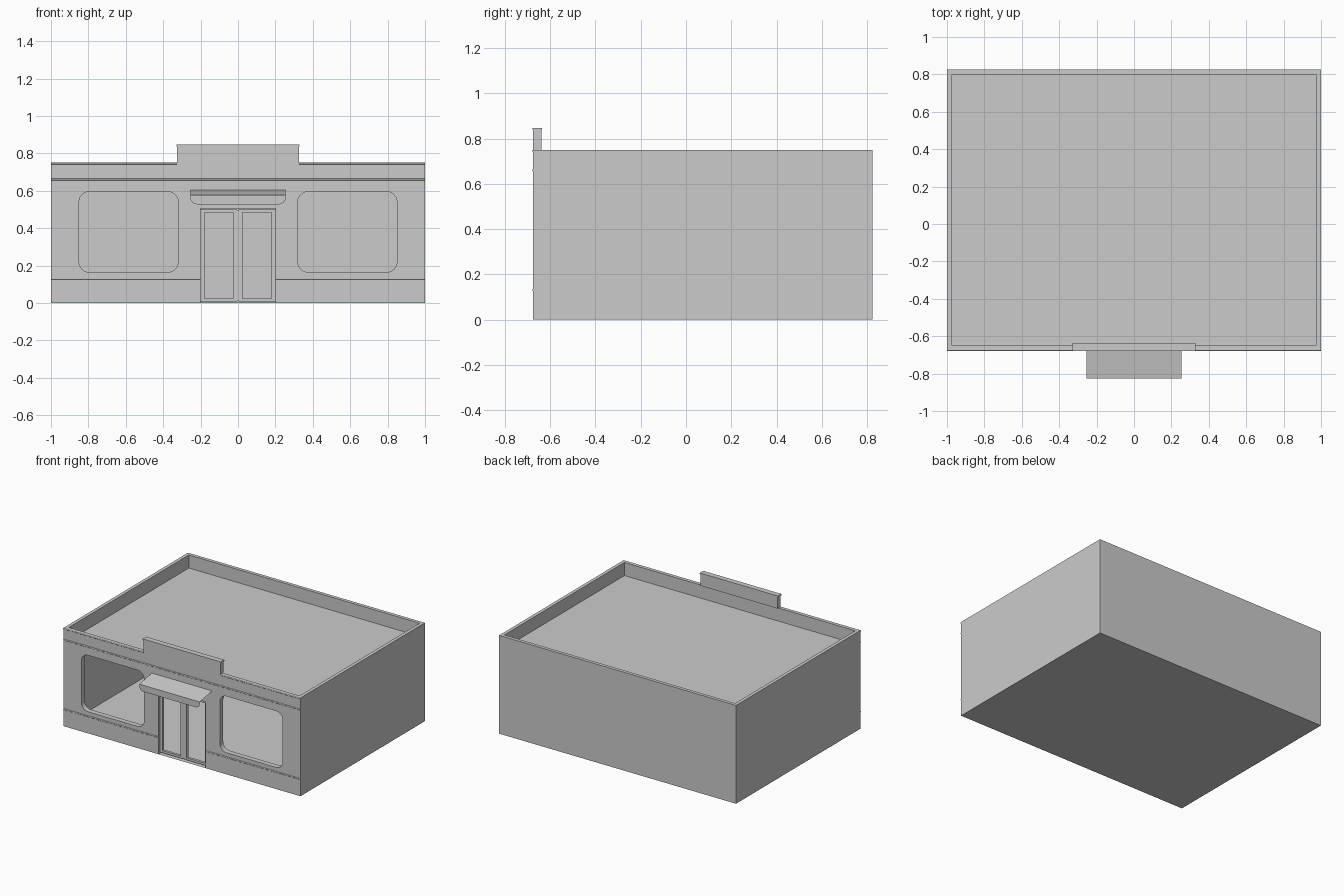
import bpy, bmesh, math
from mathutils import Vector

if "Cube" in bpy.data.objects:
    bpy.data.objects.remove(bpy.data.objects["Cube"])

FRONT = -0.675
BACK = 0.825


def finish(name, bm, smooth=False):
    mesh = bpy.data.meshes.new(name)
    bm.to_mesh(mesh)
    bm.free()
    ob = bpy.data.objects.new(name, mesh)
    bpy.context.collection.objects.link(ob)
    if smooth:
        for p in mesh.polygons:
            p.use_smooth = True
    return ob


def box_bm(x0, x1, y0, y1, z0, z1):
    bm = bmesh.new()
    bmesh.ops.create_cube(bm, size=1)
    for v in bm.verts:
        v.co = ((x0 + x1) / 2 + v.co.x * (x1 - x0),
                (y0 + y1) / 2 + v.co.y * (y1 - y0),
                (z0 + z1) / 2 + v.co.z * (z1 - z0))
    return bm


def drop_face(bm, direction):
    d = Vector(direction)
    bm.normal_update()
    faces = [f for f in bm.faces if f.normal.dot(d) > 0.99]
    bmesh.ops.delete(bm, geom=faces, context='FACES_ONLY')


def rounded_rect(x0, x1, z0, z1, radii, seg=6):
    """Counter-clockwise outline; radii order: low-left, low-right, top-right, top-left."""
    pts = []
    corners = [(x0, z0, 1, 1), (x1, z0, -1, 1), (x1, z1, -1, -1), (x0, z1, 1, -1)]
    for i, ((x, z, sx, sz), r) in enumerate(zip(corners, radii)):
        if r == 0:
            pts.append((x, z))
            continue
        for k in range(seg + 1):
            a = math.pi * (1 + i / 2) + math.pi / 2 * k / seg
            pts.append((x + sx * r + r * math.cos(a), z + sz * r + r * math.sin(a)))
    return pts


def plate(name, outline, holes, y, depth, rim=True, back=False):
    """Flat panel facing -y with holes; edges are returned inwards by depth."""
    bm = bmesh.new()
    loops = []
    for yy in ([y, y + depth] if back else [y]):
        edges, rings = [], []
        for pts in [outline] + holes:
            vs = [bm.verts.new((px, yy, pz)) for px, pz in pts]
            edges += [bm.edges.new((vs[i - 1], vs[i])) for i in range(len(vs))]
            rings.append(vs)
        bmesh.ops.triangle_fill(bm, edges=edges, use_beauty=True, normal=(0, -1, 0))
        loops.append(rings)
    for i, ring in enumerate(loops[0]):
        if i == 0 and not rim:
            continue
        far = loops[1][i] if back else [bm.verts.new(v.co + Vector((0, depth, 0))) for v in ring]
        for k in range(len(ring)):
            bm.faces.new((ring[k - 1], ring[k], far[k], far[k - 1]))
    bmesh.ops.recalc_face_normals(bm, faces=bm.faces)
    bmesh.ops.dissolve_limit(bm, angle_limit=0.001, verts=[], edges=bm.edges)
    return finish(name, bm)


def moulding(name, x0, x1, z, r=0.005, seg=6):
    """Half-round strip along the front wall."""
    bm = bmesh.new()
    rows = [[bm.verts.new((x, FRONT - r * math.sin(math.pi * k / seg),
                           z - r * math.cos(math.pi * k / seg))) for k in range(seg + 1)]
            for x in (x0, x1)]
    for k in range(seg):
        bm.faces.new((rows[0][k], rows[1][k], rows[1][k + 1], rows[0][k + 1]))
    bm.faces.new(rows[0])
    bm.faces.new(rows[1][::-1])
    bmesh.ops.recalc_face_normals(bm, faces=bm.faces)
    return finish(name, bm)


# Building shell: open front, roof sunk behind a parapet
bm = box_bm(-1, 1, FRONT, BACK, 0, 0.75)
bm.normal_update()
top = [f for f in bm.faces if f.normal.z > 0.9]
bmesh.ops.inset_region(bm, faces=top, thickness=0.037)
sunk = bmesh.ops.extrude_face_region(bm, geom=top)['geom']
bmesh.ops.delete(bm, geom=top, context='FACES_ONLY')
bmesh.ops.translate(bm, verts=[g for g in sunk if isinstance(g, bmesh.types.BMVert)], vec=(0, 0, -0.1))
for f in [f for f in bm.faces if all(abs(v.co.y - FRONT) < 1e-4 for v in f.verts)]:
    bm.faces.remove(f)
bmesh.ops.recalc_face_normals(bm, faces=bm.faces)
finish("building_shell", bm)

# Front wall with two rounded windows and a doorway
windows = [rounded_rect(-0.85, -0.32, 0.165, 0.595, [0.055] * 4),
           rounded_rect(0.32, 0.85, 0.165, 0.595, [0.055] * 4)]
wall = [(-1, 0), (-0.2, 0), (-0.2, 0.505), (0.2, 0.505), (0.2, 0), (1, 0), (1, 0.75), (-1, 0.75)]
plate("front_wall", wall, windows, FRONT, 0.04, rim=False)

# Doorway lining: sides and head
bm = box_bm(-0.2, 0.2, FRONT, FRONT + 0.04, 0, 0.505)
for d in ((0, -1, 0), (0, 1, 0), (0, 0, -1)):
    drop_face(bm, d)
bmesh.ops.reverse_faces(bm, faces=bm.faces)
finish("doorway_lining", bm)

# Double door, leaves rounded where they meet
plate("door_leaf_left", rounded_rect(-0.2, 0, 0.008, 0.5, [0, 0.01, 0.01, 0]),
      [rounded_rect(-0.18, -0.025, 0.025, 0.483, [0] * 4)], FRONT + 0.02, 0.02, back=True)
plate("door_leaf_right", rounded_rect(0, 0.2, 0.008, 0.5, [0.01, 0, 0, 0.01]),
      [rounded_rect(0.025, 0.18, 0.025, 0.483, [0] * 4)], FRONT + 0.02, 0.02, back=True)

# Raised sign board and its cap
bm = box_bm(-0.325, 0.325, FRONT, FRONT + 0.037, 0.75, 0.845)
drop_face(bm, (0, 0, -1))
finish("sign_board", bm)
finish("sign_cap", box_bm(-0.33, 0.33, FRONT - 0.004, FRONT + 0.038, 0.837, 0.847))

# Horizontal mouldings
moulding("upper_moulding", -1, 1, 0.66)
moulding("lower_moulding_left", -1, -0.2, 0.13)
moulding("lower_moulding_right", 0.2, 1, 0.13)
moulding("top_moulding_left", -1, -0.325, 0.745)
moulding("top_moulding_right", 0.325, 1, 0.745)

# Awning: thin sloping sheet with a rounded valance
bm = bmesh.new()
y = -0.825
valance = [bm.verts.new((px, y, pz)) for px, pz in
           rounded_rect(-0.255, 0.255, 0.528, 0.577, [0.035, 0.035, 0, 0])]
bm.faces.new(valance)
wall_edge = [bm.verts.new((x, FRONT, 0.604)) for x in (0.255, -0.255)]
bm.faces.new((valance[-1], valance[-2], wall_edge[0], wall_edge[1]))
bmesh.ops.recalc_face_normals(bm, faces=bm.faces)
finish("awning", bm)
